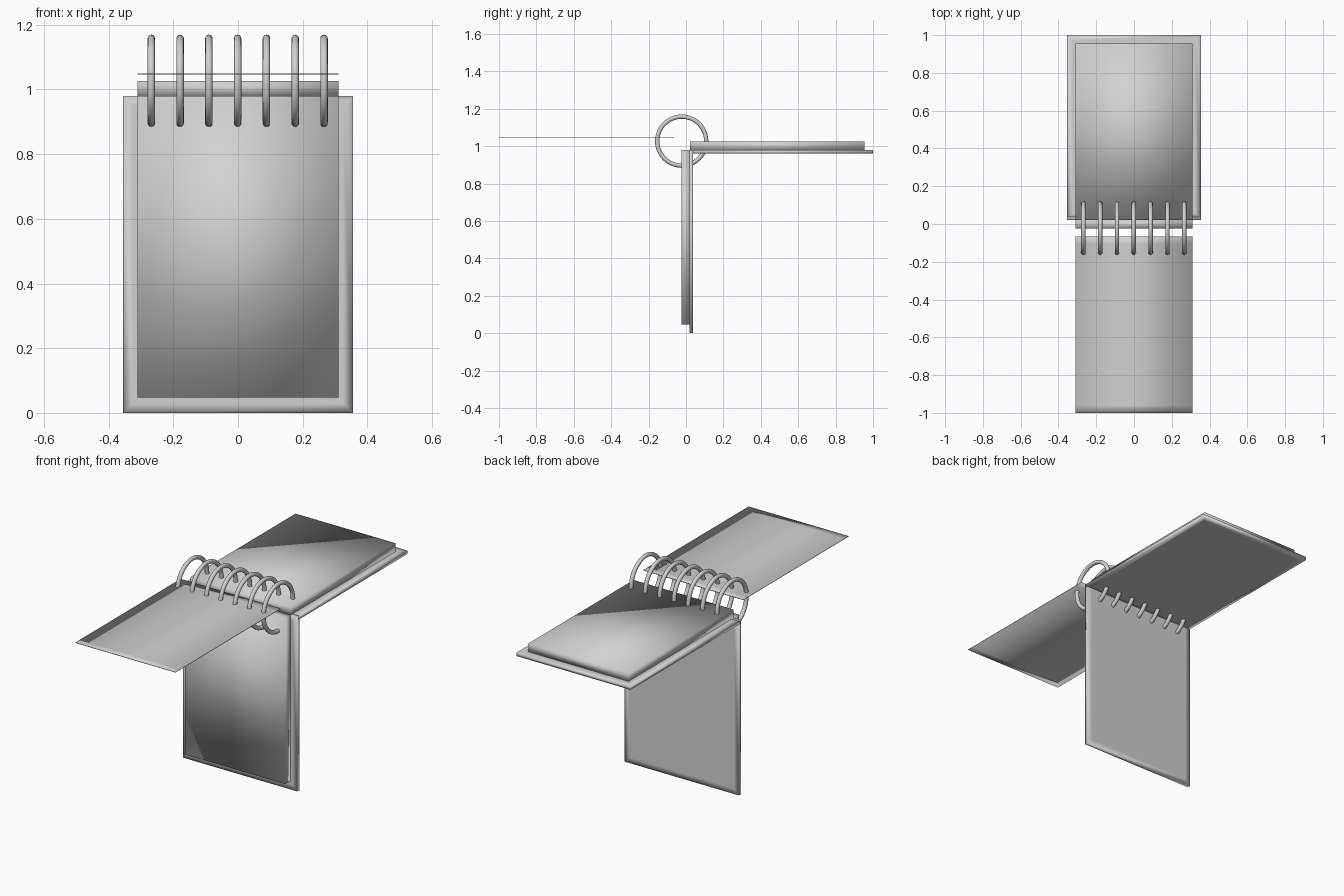
import bpy
import bmesh
from mathutils import Vector
from math import pi

if "Cube" in bpy.data.objects:
    bpy.data.objects.remove(bpy.data.objects["Cube"])

grey = bpy.data.materials.new("plain grey")
grey.diffuse_color = (0.64, 0.64, 0.64, 1)
grey.use_nodes = True
grey.node_tree.nodes["Principled BSDF"].inputs["Base Color"].default_value = grey.diffuse_color


def slab(name, low, high, rim=0, rim_axis=2, cuts=()):
    """Soft-shaded box; rim insets both broad faces, cuts add loops across y."""
    low, high = Vector(low), Vector(high)
    bm = bmesh.new()
    bmesh.ops.create_cube(bm, size=1)
    for v in bm.verts:
        v.co = Vector([(a + b) / 2 + c * (b - a) for a, b, c in zip(low, high, v.co)])
    bm.normal_update()
    if rim:
        broad = [f for f in bm.faces if abs(f.normal[rim_axis]) > 0.9]
        bmesh.ops.inset_individual(bm, faces=broad, thickness=rim, use_even_offset=True)
    for y in cuts:
        bmesh.ops.bisect_plane(bm, geom=bm.verts[:] + bm.edges[:] + bm.faces[:],
                               plane_co=(0, y, 0), plane_no=(0, 1, 0))
    for f in bm.faces:
        f.smooth = True
    mesh = bpy.data.meshes.new(name)
    bm.to_mesh(mesh)
    bm.free()
    mesh.materials.append(grey)
    obj = bpy.data.objects.new(name, mesh)
    bpy.context.collection.objects.link(obj)
    return obj


# Hanging half: wide cover board with its block of pages in front
slab("hanging_cover", (-0.355, 0.02, 0), (0.355, 0.038, 0.98), rim=0.03, rim_axis=1)
slab("hanging_pages", (-0.311, -0.025, 0.047), (0.311, 0.021, 0.98))

# Flat half: cover board with its block of pages on top
slab("flat_cover", (-0.355, 0.028, 0.961), (0.355, 1.0, 0.979), rim=0.03)
slab("flat_pages", (-0.311, 0.021, 0.978), (0.311, 0.955, 1.026))

# Single page being turned
slab("turning_page", (-0.311, -1.0, 1.046), (0.311, -0.065, 1.049), cuts=(-0.96, -0.105))

# Binding rings
for i in range(7):
    bpy.ops.mesh.primitive_torus_add(
        major_segments=48, minor_segments=12, major_radius=0.131, minor_radius=0.0115,
        location=(-0.268 + i * 0.089, -0.023, 1.027), rotation=(0, pi / 2, 0))
    ring = bpy.context.object
    ring.name = f"binding_ring_{i + 1}"
    ring.data.materials.append(grey)
    bpy.ops.object.shade_smooth()
